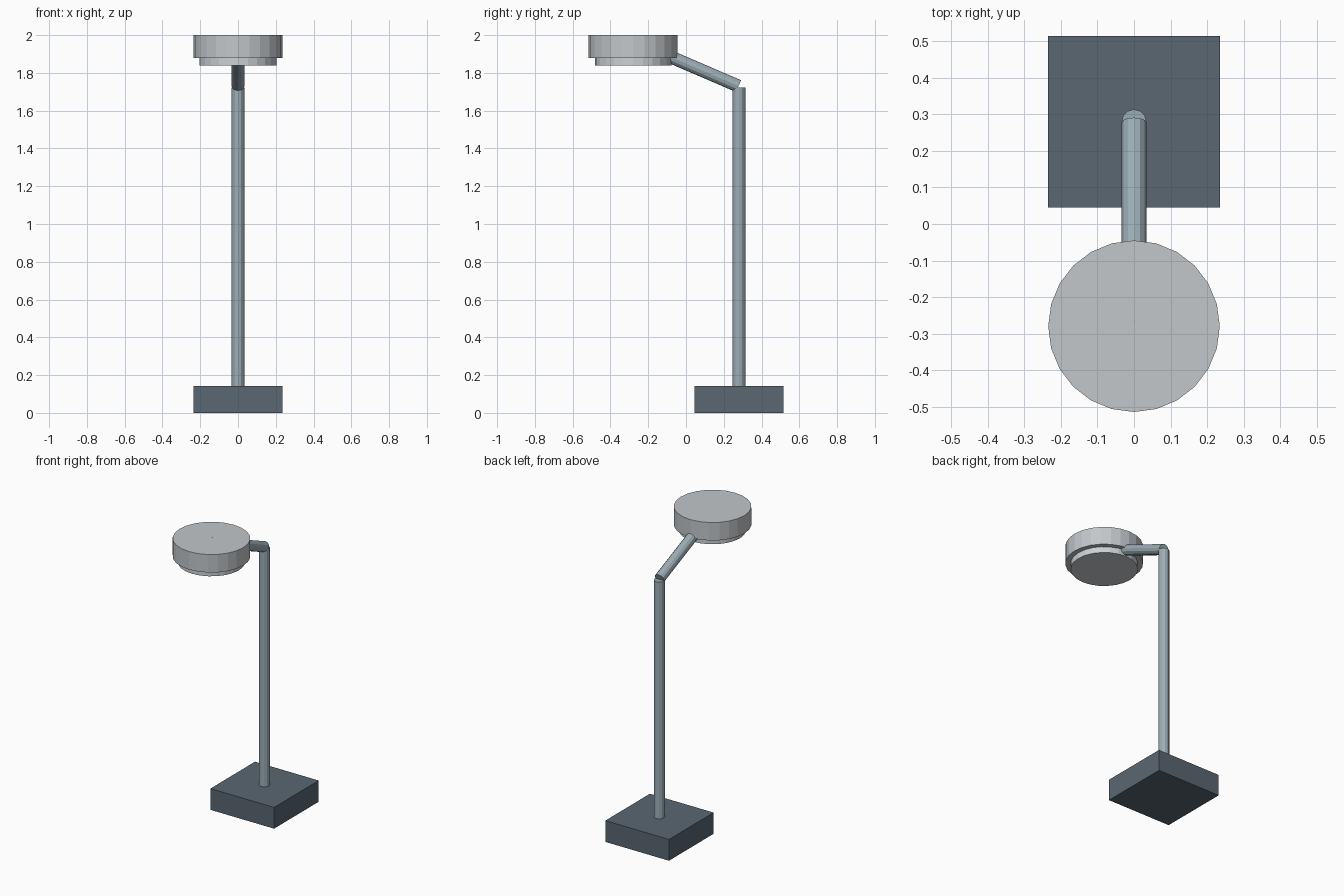
import bpy
from mathutils import Vector

cube = bpy.data.objects.get("Cube")
if cube:
    bpy.data.objects.remove(cube, do_unlink=True)


def material(name, rgb):
    mat = bpy.data.materials.new(name)
    mat.use_nodes = True
    colour = (*rgb, 1.0)
    mat.diffuse_color = colour
    mat.node_tree.nodes["Principled BSDF"].inputs["Base Color"].default_value = colour
    return mat


slate = material("dark slate", (0.10, 0.135, 0.165))
steel = material("blue grey steel", (0.33, 0.42, 0.46))
silver = material("light silver", (0.54, 0.57, 0.59))
diffuser = material("pale diffuser", (0.60, 0.64, 0.68))


def rod(name, start, end, radius, sides, mat):
    """Flat-faced cylinder running between two points."""
    start, end = Vector(start), Vector(end)
    axis = end - start
    bpy.ops.mesh.primitive_cylinder_add(
        vertices=sides, radius=radius, depth=axis.length, location=(start + end) / 2)
    obj = bpy.context.object
    obj.name = name
    obj.rotation_euler = axis.to_track_quat("Z", "Y").to_euler()
    obj.data.materials.append(mat)
    return obj


BACK, FRONT = 0.28, -0.28   # y of the pole and of the lamp head
TUBE = 0.034                # tube radius

# Square weighted base
bpy.ops.mesh.primitive_cube_add(size=1, location=(0, BACK, 0.071))
base = bpy.context.object
base.name = "base"
base.scale = (0.47, 0.47, 0.142)
base.data.materials.append(slate)

# Upright pole and sloping arm
rod("pole", (0, BACK, 0.07), (0, BACK, 1.722), TUBE, 12, steel)
rod("arm", (0, BACK - 0.002, 1.73), (0, FRONT, 1.97), TUBE, 12, steel)

# Round lamp head with a smaller diffuser below
rod("lamp_head", (0, FRONT, 1.88), (0, FRONT, 2.0), 0.235, 24, silver)
rod("diffuser_disc", (0, FRONT, 1.84), (0, FRONT, 1.89), 0.203, 24, diffuser)
